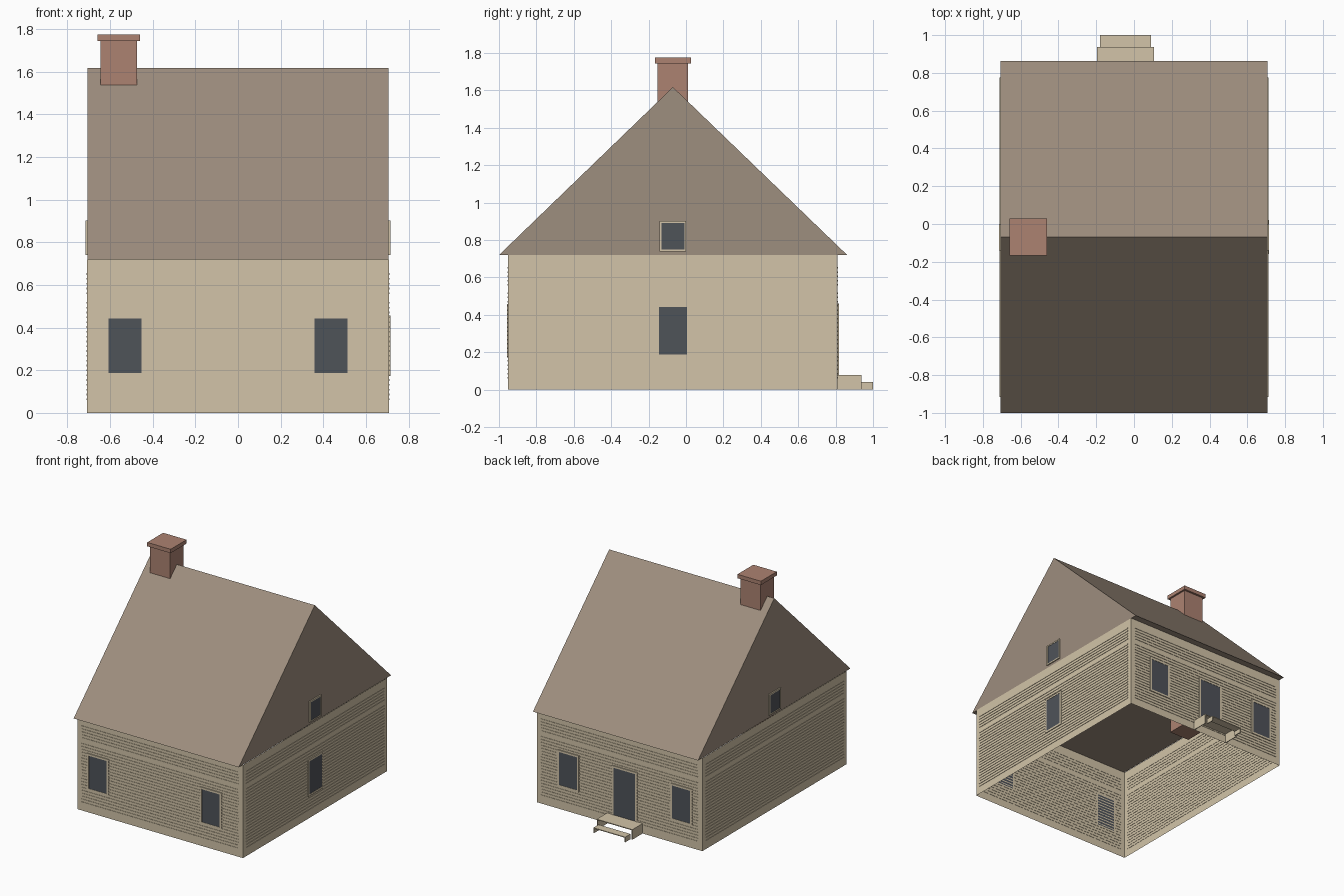
import bpy, bmesh
from mathutils import Vector

cube = bpy.data.objects.get("Cube")
if cube:
    bpy.data.objects.remove(cube, do_unlink=True)


def material(name, rgb):
    lin = [((c / 255 + 0.055) / 1.055) ** 2.4 for c in rgb]
    mat = bpy.data.materials.new(name)
    mat.use_nodes = True
    mat.diffuse_color = (*lin, 1)
    bsdf = mat.node_tree.nodes["Principled BSDF"]
    bsdf.inputs["Base Color"].default_value = (*lin, 1)
    bsdf.inputs["Roughness"].default_value = 0.9
    return mat


TAN = material("tan_siding", (210, 196, 168))
ROOF = material("brown_roof", (158, 142, 126))
BRICK = material("red_brick", (172, 130, 113))
DARK = material("dark_glass", (79, 83, 89))

# House dimensions
HALF_X, MID_Y, HALF_Y, EAVE = 0.708, -0.07, 0.881, 0.72


def add_box(bm, lo, hi):
    a = [min(p, q) for p, q in zip(lo, hi)]
    b = [max(p, q) for p, q in zip(lo, hi)]
    verts = bmesh.ops.create_cube(bm, size=1)["verts"]
    for v in verts:
        v.co = Vector([a[i] if v.co[i] < 0 else b[i] for i in range(3)])
    return verts


def finish(name, bm, mat):
    bmesh.ops.recalc_face_normals(bm, faces=bm.faces)
    mesh = bpy.data.meshes.new(name)
    bm.to_mesh(mesh)
    bm.free()
    mesh.materials.append(mat)
    obj = bpy.data.objects.new(name, mesh)
    bpy.context.collection.objects.link(obj)
    return obj


def boxes(name, mat, parts):
    bm = bmesh.new()
    for lo, hi in parts:
        add_box(bm, lo, hi)
    return finish(name, bm, mat)


def on_wall(side, u0, u1, z0, z1, proud):
    """Corners of a plate standing proud of a wall; u runs along x or y."""
    sign = -1 if side in ("front", "right") else 1
    if side in ("front", "back"):
        base = MID_Y + sign * HALF_Y
        return (u0, base - sign * 0.002, z0), (u1, base + sign * proud, z1)
    base = sign * HALF_X
    return (base - sign * 0.002, u0, z0), (base + sign * proud, u1, z1)


# Wall shell, open below
bm = bmesh.new()
add_box(bm, (-HALF_X, MID_Y - HALF_Y, 0), (HALF_X, MID_Y + HALF_Y, EAVE))
caps = [f for f in bm.faces if abs(f.normal.z) > 0.5]
bmesh.ops.delete(bm, geom=caps, context="FACES_ONLY")
finish("walls", bm, TAN)

# Clapboard strips, with one row left out below the top band
rows = [0.064 + 0.0226 * i for i in range(27) if i != 21]
for side in ("front", "back", "left", "right"):
    along_x = side in ("front", "back")
    mid, half = (0, HALF_X - 0.036) if along_x else (MID_Y, HALF_Y - 0.036)
    boxes(side + "_siding", TAN,
          [on_wall(side, mid - half, mid + half, z - 0.004, z + 0.004, 0.003)
           for z in rows])

# Roof prism with closed gables and ceiling
bm = bmesh.new()
rx = HALF_X - 0.002
profile = [(-1.0, EAVE), (0.862, EAVE), (MID_Y, 1.618)]
gable = bm.faces.new([bm.verts.new((-rx, y, z)) for y, z in profile])
ext = bmesh.ops.extrude_face_region(bm, geom=[gable])
moved = [g for g in ext["geom"] if isinstance(g, bmesh.types.BMVert)]
bmesh.ops.translate(bm, verts=moved, vec=(2 * rx, 0, 0))
if not any(abs(f.normal.x) > 0.9 and f.calc_center_median().x < 0 for f in bm.faces):
    bmesh.ops.holes_fill(bm, edges=bm.edges)
finish("roof", bm, ROOF)

# Brick chimney and cap
boxes("chimney", BRICK, [
    ((-0.646, -0.152, 0.62), (-0.474, 0.012, 1.745)),
    ((-0.66, -0.166, 1.745), (-0.46, 0.028, 1.775))])


# Framed openings
def opening(name, side, mid, half, z0, z1, trim=0.015, sill=True):
    u0, u1 = mid - half, mid + half
    low = z0 - trim if sill else z0
    bars = [(u0 - trim, u0, low, z1 + trim), (u1, u1 + trim, low, z1 + trim),
            (u0, u1, z1, z1 + trim)]
    if sill:
        bars.append((u0, u1, low, z0))
    boxes(name + "_frame", TAN, [on_wall(side, *b, 0.007) for b in bars])
    boxes(name + "_pane", DARK, [on_wall(side, u0, u1, z0, z1, 0.005)])


for side in ("front", "back"):
    for label, x in (("left", 0.437), ("right", -0.53)):
        opening(f"{side}_{label}_window", side, x, 0.077, 0.188, 0.442)
opening("left_wall_window", "left", MID_Y, 0.075, 0.188, 0.442)
for side in ("left", "right"):
    opening(side + "_gable_window", side, MID_Y, 0.061, 0.75, 0.892, trim=0.01)
opening("back_door", "back", -0.045, 0.092, 0.08, 0.445, sill=False)


# Open-backed steps: a tread on two side panels
def step(name, x0, x1, y0, y1, top, t=0.006):
    boxes(name, TAN, [((x0, y0, top - t), (x1, y1, top)),
                      ((x0, y0, 0), (x0 + t, y1, top - t)),
                      ((x1 - t, y0, 0), (x1, y1, top - t))])


step("upper_step", -0.197, 0.107, 0.811, 0.937, 0.078)
step("lower_step", -0.181, 0.091, 0.937, 1.0, 0.04)
